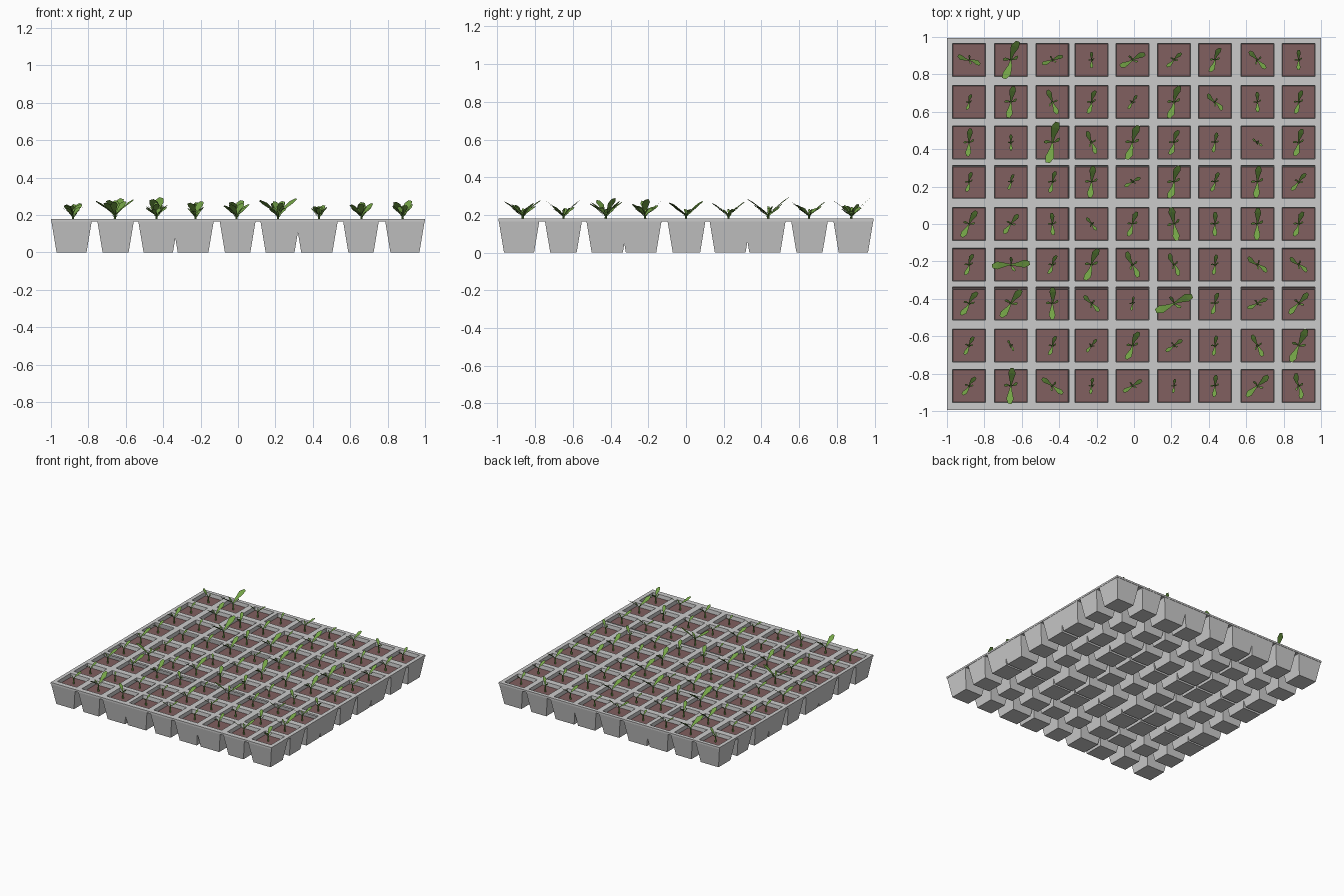
import bpy, bmesh, math, random
from mathutils import Vector, Matrix

if "Cube" in bpy.data.objects:
    bpy.data.objects.remove(bpy.data.objects["Cube"])

random.seed(4)
TOP, PLATE, SOIL, TAPER = 0.18, 0.165, 0.15, 0.03

# Cup extents at the rim along each axis, and planting hole centres
CUPS_X = [(-1, -.78), (-.754, -.555), (-.535, -.318), (-.352, -.128), (-.10, .096),
          (.118, .332), (.308, .535), (.56, .755), (.785, 1)]
CUPS_Y = [(-.995, -.776), (-.75, -.55), (-.53, -.305), (-.349, -.128), (-.10, .105),
          (.123, .346), (.306, .53), (.556, .754), (.78, .995)]
HOLE_X = [-.882, -.658, -.436, -.227, -.008, .214, .433, .66, .88]
HOLE_Y = [-.866, -.65, -.425, -.217, 0, .225, .436, .652, .877]
HOLE = 0.088    # half width of an opening

# Seedling half-spans in hundredths of 0.53 units (rows back to front)
SPANS = [[12, 20, 11, 8, 14, 10, 13, 12, 10],
         [8, 16, 13, 12, 8, 17, 11, 10, 12],
         [14, 8, 21, 12, 18, 13, 10, 6, 14],
         [10, 8, 11, 16, 9, 17, 10, 16, 11],
         [15, 12, 11, 8, 13, 17, 12, 16, 13],
         [11, 19, 10, 17, 14, 12, 10, 12, 11],
         [14, 17, 16, 11, 7, 20, 11, 11, 14],
         [10, 6, 10, 8, 15, 10, 10, 12, 18],
         [11, 18, 13, 8, 11, 7, 11, 15, 13]]
# Seedlings not lined up with y: row-column -> heading in degrees
TURNED = {11: -5, 13: 30, 15: 40, 16: 55, 18: -50, 23: -70, 25: 60, 27: -30, 34: -60,
          38: -30, 45: 35, 49: 60, 51: 68, 52: 55, 54: -55, 56: 100, 62: 0, 65: -55,
          66: -50, 68: -20, 69: -25, 71: 70, 72: 60, 74: -40, 76: 30, 78: 35, 79: 45,
          81: 70, 82: -50, 84: 50, 86: 40, 88: -60, 89: 65, 91: 70, 93: -40, 95: 35,
          98: 40, 99: -60}


def make_object(name, bm, color=None):
    mesh = bpy.data.meshes.new(name)
    bm.to_mesh(mesh)
    bm.free()
    obj = bpy.data.objects.new(name, mesh)
    bpy.context.collection.objects.link(obj)
    if color:
        mat = bpy.data.materials.new(name)
        mat.diffuse_color = (*color, 1)
        mat.use_nodes = True
        mat.node_tree.nodes["Principled BSDF"].inputs["Base Color"].default_value = mat.diffuse_color
        mesh.materials.append(mat)
    return obj


def ring(bm, x0, x1, y0, y1, z):
    return [bm.verts.new((x, y, z)) for x, y in ((x0, y0), (x1, y0), (x1, y1), (x0, y1))]


def bridge(bm, a, b):
    for i in range(4):
        j = (i + 1) % 4
        bm.faces.new((a[i], a[j], b[j], b[i]))


# Rim plate: a grid with square holes, top and underside
bm = bmesh.new()
gx = [-1] + [c + s for c in HOLE_X for s in (-HOLE, HOLE)] + [1]
gy = [-.995] + [c + s for c in HOLE_Y for s in (-HOLE, HOLE)] + [.995]
for z in (TOP, PLATE):
    grid = [[bm.verts.new((x, y, z)) for x in gx] for y in gy]
    for j in range(len(gy) - 1):
        for i in range(len(gx) - 1):
            if i % 2 and j % 2:
                continue
            quad = [grid[j][i], grid[j][i + 1], grid[j + 1][i + 1], grid[j + 1][i]]
            bm.faces.new(quad if z == TOP else quad[::-1])
bridge(bm, ring(bm, -1, 1, -.995, .995, PLATE), ring(bm, -1, 1, -.995, .995, TOP))
# Inner hole walls
for x in HOLE_X:
    for y in HOLE_Y:
        h, s = HOLE, HOLE - .003
        bridge(bm, ring(bm, x - h, x + h, y - h, y + h, TOP),
               ring(bm, x - s, x + s, y - s, y + s, SOIL))
make_object("tray_rim", bm)

# Tapered cups
bm = bmesh.new()
for x0, x1 in CUPS_X:
    for y0, y1 in CUPS_Y:
        t = TAPER
        low = ring(bm, x0 + t, x1 - t, y0 + t, y1 - t, 0)
        bridge(bm, low, ring(bm, x0, x1, y0, y1, TOP - .001))
        bm.faces.new(low[::-1])
make_object("tray_cups", bm)

# Soil patches
bm = bmesh.new()
for x in HOLE_X:
    for y in HOLE_Y:
        s = HOLE - .003
        bm.faces.new(ring(bm, x - s, x + s, y - s, y + s, SOIL))
make_object("soil", bm, (.22, .115, .115))


def add_leaf(bm, base, heading, size, rise, bend):
    """Strip leaf that widens, curls sideways and ends in a short tip."""
    pairs = []
    for r, w, z in ((0, .03, 0), (.3, .10, .28), (.72, .21, .68), (1, .10, .9)):
        a = heading + bend * r
        out = Vector((math.cos(a), math.sin(a), 0))
        side = Vector((-out.y, out.x, .25))
        mid = base + size * (out * r + Vector((0, 0, z * rise)))
        pairs.append([bm.verts.new(mid + side * w * size * k) for k in (-1, 1)])
    for (a, b), (c, d) in zip(pairs, pairs[1:]):
        bm.faces.new((a, c, d, b))


# Seedlings: thin stem, two large opposite leaves, two small ones
leaves, stems = bmesh.new(), bmesh.new()
for row in range(9):
    for col in range(9):
        size = SPANS[row][col] * .0053
        x, y = HOLE_X[col], HOLE_Y[8 - row]
        heading = math.radians(TURNED.get((row + 1) * 10 + col + 1, random.uniform(82, 90)))
        height = .035 + .2 * size
        bmesh.ops.create_cone(stems, cap_ends=True, segments=4, radius1=.008, radius2=.005,
                              depth=height,
                              matrix=Matrix.Translation((x, y, SOIL + height / 2)))
        top = Vector((x, y, SOIL + height))
        bend = random.uniform(-.35, .1)
        add_leaf(leaves, top, heading, size, .85, bend)
        add_leaf(leaves, top, heading + math.pi, size, .75, bend)
        for k in (1, -1):
            add_leaf(leaves, top - Vector((0, 0, .01)), heading + k * 1.3,
                     size * .4, 1.2, .3)
make_object("seedling_leaves", leaves, (.17, .36, .06))
make_object("seedling_stems", stems, (.12, .26, .05))
